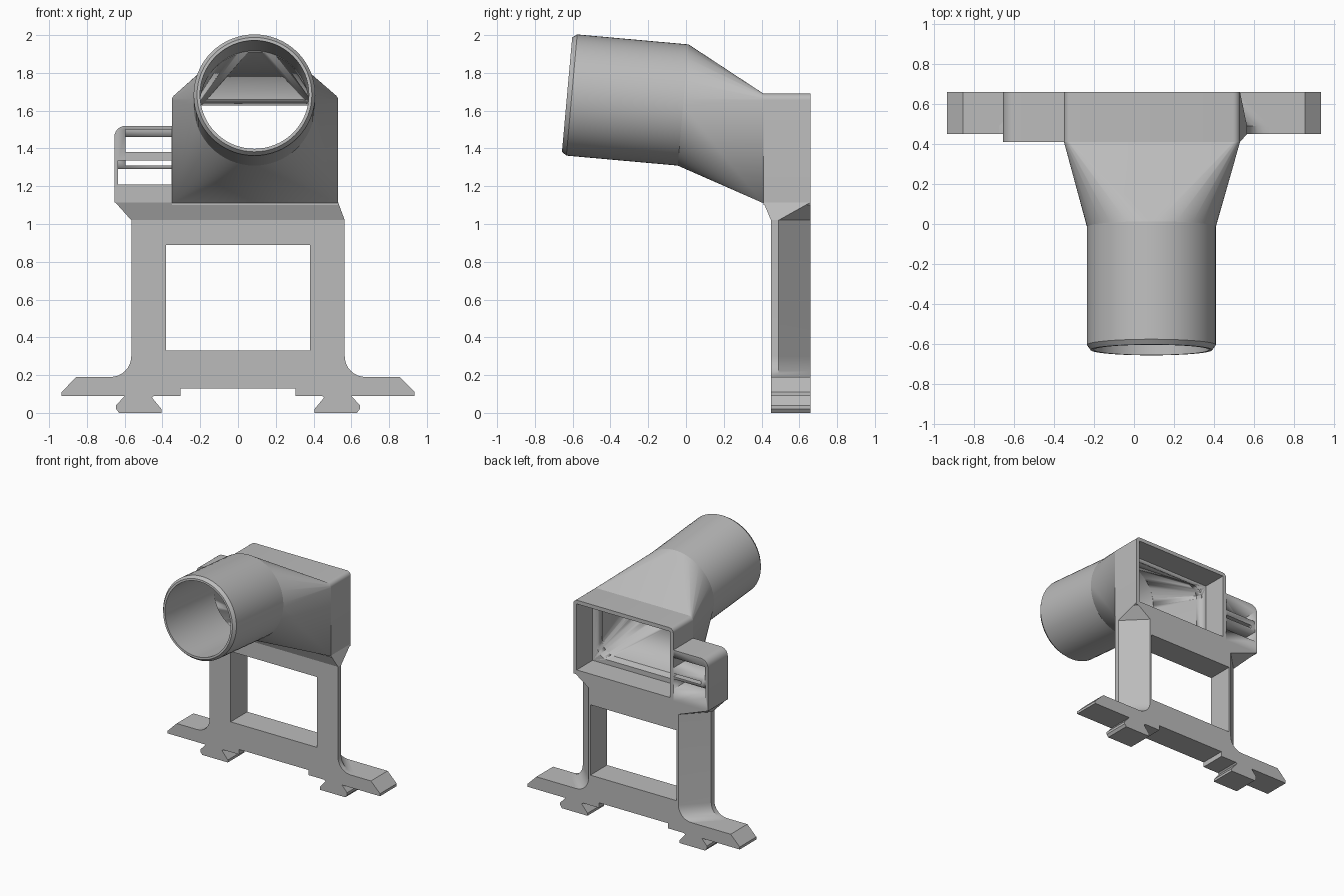
import bpy, bmesh, math
from mathutils import Vector, Matrix

if "Cube" in bpy.data.objects:
    bpy.data.objects.remove(bpy.data.objects["Cube"], do_unlink=True)

grey = bpy.data.materials.new("plain_grey")
grey.use_nodes = True
COLOUR = (0.50, 0.50, 0.50, 1)
grey.diffuse_color = COLOUR
grey.node_tree.nodes["Principled BSDF"].inputs["Base Color"].default_value = COLOUR

BACK, FRONT, BOX_FRONT = 0.66, 0.45, 0.41
BORE_X = 0.087


def finish(name, bm, angle=30):
    bmesh.ops.recalc_face_normals(bm, faces=bm.faces)
    mesh = bpy.data.meshes.new(name)
    bm.to_mesh(mesh)
    bm.free()
    mesh.materials.append(grey)
    obj = bpy.data.objects.new(name, mesh)
    bpy.context.collection.objects.link(obj)
    bpy.ops.object.select_all(action='DESELECT')
    obj.select_set(True)
    bpy.context.view_layer.objects.active = obj
    bpy.ops.object.shade_smooth_by_angle(angle=math.radians(angle))
    return obj


def extrude(name, outline, y0, y1):
    """Extrude an x-z outline along y."""
    bm = bmesh.new()
    face = bm.faces.new([bm.verts.new((x, y0, z)) for x, z in outline])
    out = bmesh.ops.extrude_face_region(bm, geom=[face])
    moved = [v for v in out["geom"] if isinstance(v, bmesh.types.BMVert)]
    bmesh.ops.translate(bm, verts=moved, vec=(0, y1 - y0, 0))
    return finish(name, bm)


def hull(name, points):
    bm = bmesh.new()
    for p in points:
        bm.verts.new(p)
    out = bmesh.ops.convex_hull(bm, input=bm.verts)
    bmesh.ops.delete(bm, geom=[v for v in out["geom_interior"] if isinstance(v, bmesh.types.BMVert)], context='VERTS')
    bmesh.ops.dissolve_limit(bm, angle_limit=0.01, verts=bm.verts, edges=bm.edges)
    return finish(name, bm, 25)


def rounded(x0, x1, z0, z1, radii, steps=6):
    """Rounded rectangle; radii run top right, top left, bottom left, bottom right."""
    pts = []
    corners = [(x1, z1, -1, -1), (x0, z1, 1, -1), (x0, z0, 1, 1), (x1, z0, -1, 1)]
    for i, ((x, z, sx, sz), r) in enumerate(zip(corners, radii)):
        if r == 0:
            pts.append((x, z))
            continue
        for k in range(steps + 1):
            a = math.pi / 2 * (i + k / steps)
            pts.append((x + sx * r + r * math.cos(a), z + sz * r + r * math.sin(a)))
    return pts


def block(name, x0, x1, y0, y1, z0, z1):
    return extrude(name, rounded(x0, x1, z0, z1, [0] * 4), y0, y1)


def cut(obj, cutters):
    for c in cutters:
        c.hide_render = True
        mod = obj.modifiers.new("cut", 'BOOLEAN')
        mod.operation, mod.solver, mod.object = 'DIFFERENCE', 'EXACT', c
        bpy.context.view_layer.objects.active = obj
        bpy.ops.object.modifier_apply(modifier=mod.name)


def discard(cutters):
    for c in cutters:
        bpy.data.objects.remove(c, do_unlink=True)


# Base rail with dovetail feet, mirrored about the middle
half = [(0.38, 0.33), (0.38, 0.19), (0.855, 0.19), (0.935, 0.11), (0.935, 0.09),
        (0.60, 0.09), (0.645, 0.04), (0.645, 0.02), (0.63, 0), (0.405, 0),
        (0.405, 0.02), (0.455, 0.08), (0.445, 0.09), (0.305, 0.09), (0.305, 0.13)]
extrude("base_rail", half + [(-x, z) for x, z in reversed(half)], FRONT, BACK)


# Legs with bevelled outer back corners, flaring into the rail
def leg_section(flare):
    return [(0.38, FRONT), (0.565 + flare, FRONT), (0.565 + flare, 0.49),
            (0.395 + flare, BACK), (0.38, BACK)]


R = 0.11
levels = [(0.30 - R * math.cos(a), R - R * math.sin(a))
          for a in [math.pi / 2 * k / 8 for k in range(9)]] + [(1.02, 0)]
for side, name in ((1, "left_leg"), (-1, "right_leg")):
    bm = bmesh.new()
    rings = [[bm.verts.new((side * x, y, z)) for x, y in leg_section(f)] for z, f in levels]
    for a, b in zip(rings, rings[1:]):
        for i in range(5):
            j = (i + 1) % 5
            bm.faces.new((a[i], a[j], b[j], b[i]))
    bm.faces.new(rings[0])
    bm.faces.new(rings[-1])
    finish(name, bm)

# Upper crosspiece and the neck that widens into the housing
block("crosspiece", -0.385, 0.385, FRONT, BACK, 0.89, 1.02)
neck = [(s * x, y, 1.02) for s in (1, -1) for x, y in leg_section(0)]
neck += [(x, y, 1.115) for x in (-0.65, 0.53) for y in (BOX_FRONT, BACK)]
hull("neck", neck)

# Round tube, tilted slightly upward towards the front
axis = Vector((0, 0.615, -0.055)).normalized()
tube_end = Vector((BORE_X, -0.015, 1.63))
tilt = Matrix.Translation(tube_end) @ axis.to_track_quat('Z', 'Y').to_matrix().to_4x4()
RO, RI, LENGTH, SIDES = 0.322, 0.288, 0.617, 64


def circle(r, h):
    return [tilt @ Vector((r * math.cos(a), r * math.sin(a), h))
            for a in [2 * math.pi * k / SIDES for k in range(SIDES)]]


bm = bmesh.new()
profile = [(RO, 0), (RO, 0.025 - LENGTH), (RO - 0.018, -LENGTH), (RI, -LENGTH), (RI, 0)]
rings = [[bm.verts.new(p) for p in circle(r, h)] for r, h in profile]
for a, b in zip(rings, rings[1:] + rings[:1]):
    for i in range(SIDES):
        j = (i + 1) % SIDES
        bm.faces.new((a[i], a[j], b[j], b[i]))
finish("tube", bm)

# Transition from round tube to rectangular housing, hollow inside
outer = rounded(-0.35, 0.53, 1.11, 1.69, [0.035, 0.035, 0, 0])
hole = rounded(-0.28, 0.46, 1.17, 1.62, [0.08] * 4)
transition = hull("transition", circle(RO, 0) + [(x, BOX_FRONT, z) for x, z in outer])
passage = hull("passage_cutter", circle(RI, -0.01) + [(x, 0.47, z) for x, z in hole])

# Housing open at the back
housing = extrude("housing", rounded(-0.35, 0.53, 1.10, 1.69, [0.035, 0.035, 0, 0]), BOX_FRONT, BACK)
recess = block("recess_cutter", -0.32, 0.50, 0.46, 0.7, 1.135, 1.66)
cut(transition, [passage])
cut(housing, [recess, passage])
discard([recess, passage])

# Side bracket with two stepped slots
bracket = extrude("side_bracket", rounded(-0.655, -0.35, 1.115, 1.52, [0, 0.06, 0, 0]), BOX_FRONT, BACK)
slots = [block("slot_cutter", x0, -0.352, y0, y1, z0, z1) for x0, y0, y1, z0, z1 in (
    (-0.595, 0.40, 0.50, 1.38, 1.50), (-0.63, 0.49, 0.70, 1.38, 1.46),
    (-0.635, 0.40, 0.50, 1.21, 1.335), (-0.635, 0.49, 0.70, 1.21, 1.29),
    (-0.595, 0.49, 0.70, 1.31, 1.335))]
cut(bracket, slots)
discard(slots)
